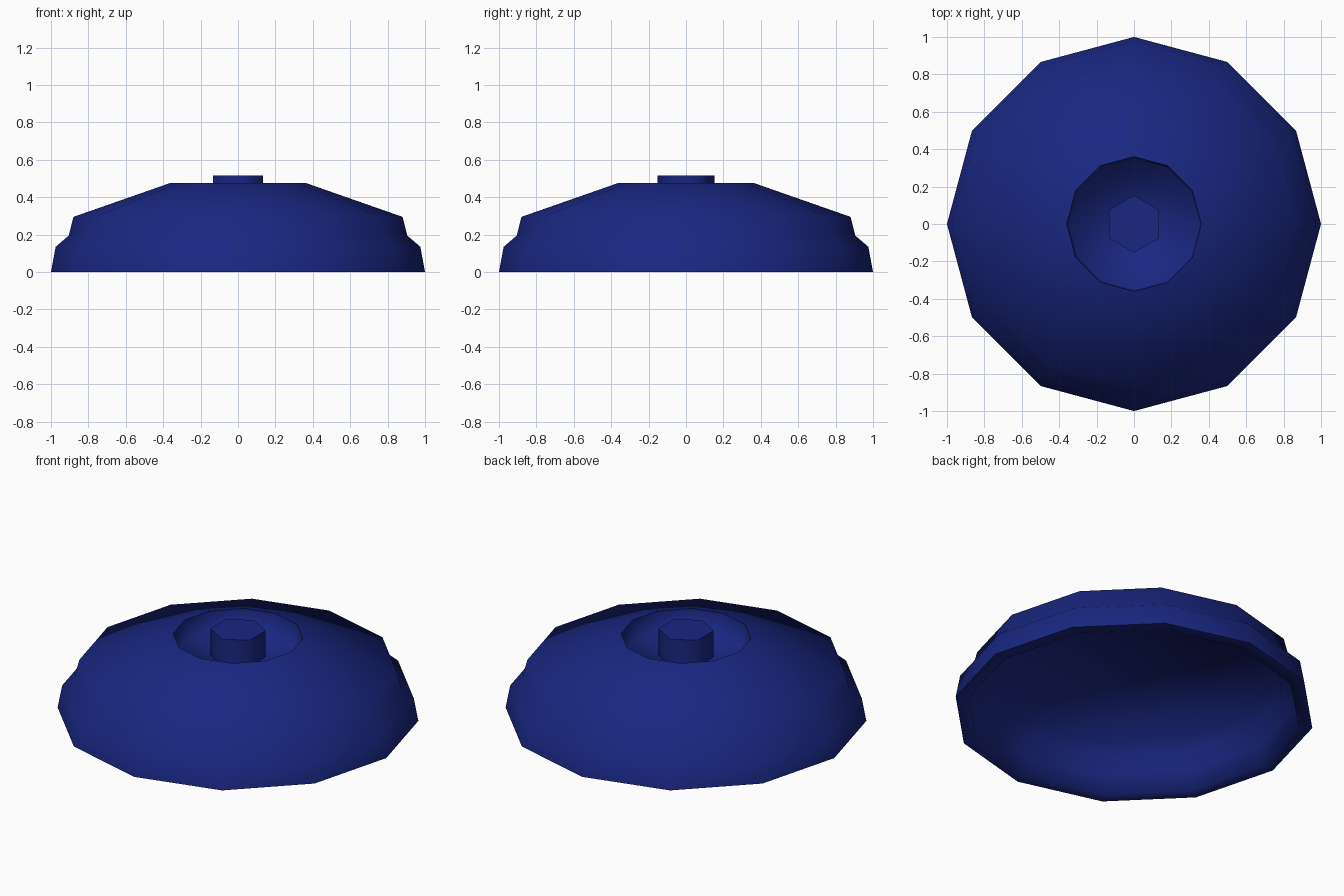
import bpy, bmesh, math

if "Cube" in bpy.data.objects:
    bpy.data.objects.remove(bpy.data.objects["Cube"])

blue = bpy.data.materials.new("blue_plastic")
blue.diffuse_color = (0.01, 0.02, 0.22, 1)
blue.use_nodes = True
blue.node_tree.nodes["Principled BSDF"].inputs["Base Color"].default_value = blue.diffuse_color


def lathe(name, profile, sides, turn=0.0, smooth=60):
    """Spin a (radius, z) profile into a closed solid with flat end caps."""
    bm = bmesh.new()
    rings = []
    for r, z in profile:
        ring = []
        for i in range(sides):
            a = turn + math.tau * i / sides
            ring.append(bm.verts.new((r * math.cos(a), r * math.sin(a), z)))
        rings.append(ring)
    for lo, hi in zip(rings, rings[1:]):
        for i in range(sides):
            j = (i + 1) % sides
            bm.faces.new((lo[i], lo[j], hi[j], hi[i]))
    bm.faces.new(rings[0][::-1])
    bm.faces.new(rings[-1])
    bmesh.ops.recalc_face_normals(bm, faces=bm.faces)
    mesh = bpy.data.meshes.new(name)
    bm.to_mesh(mesh)
    bm.free()
    obj = bpy.data.objects.new(name, mesh)
    bpy.context.collection.objects.link(obj)
    mesh.materials.append(blue)
    bpy.ops.object.select_all(action='DESELECT')
    bpy.context.view_layer.objects.active = obj
    obj.select_set(True)
    bpy.ops.object.shade_smooth_by_angle(angle=math.radians(smooth))
    return obj


# Hollow domed body: inner cavity, rim, stepped side, sloped top, round recess
lathe("domed_body", [
    (0.81, 0.27), (0.83, 0.19), (0.90, 0.12), (0.925, 0.0),
    (1.0, 0.0), (0.975, 0.135), (0.905, 0.195),
    (0.88, 0.295), (0.36, 0.477), (0.347, 0.355),
], 12, smooth=85)

# Hexagonal stud standing in the recess
lathe("hex_stud", [(0.153, 0.35), (0.153, 0.515)], 6, math.pi / 6, 65)
